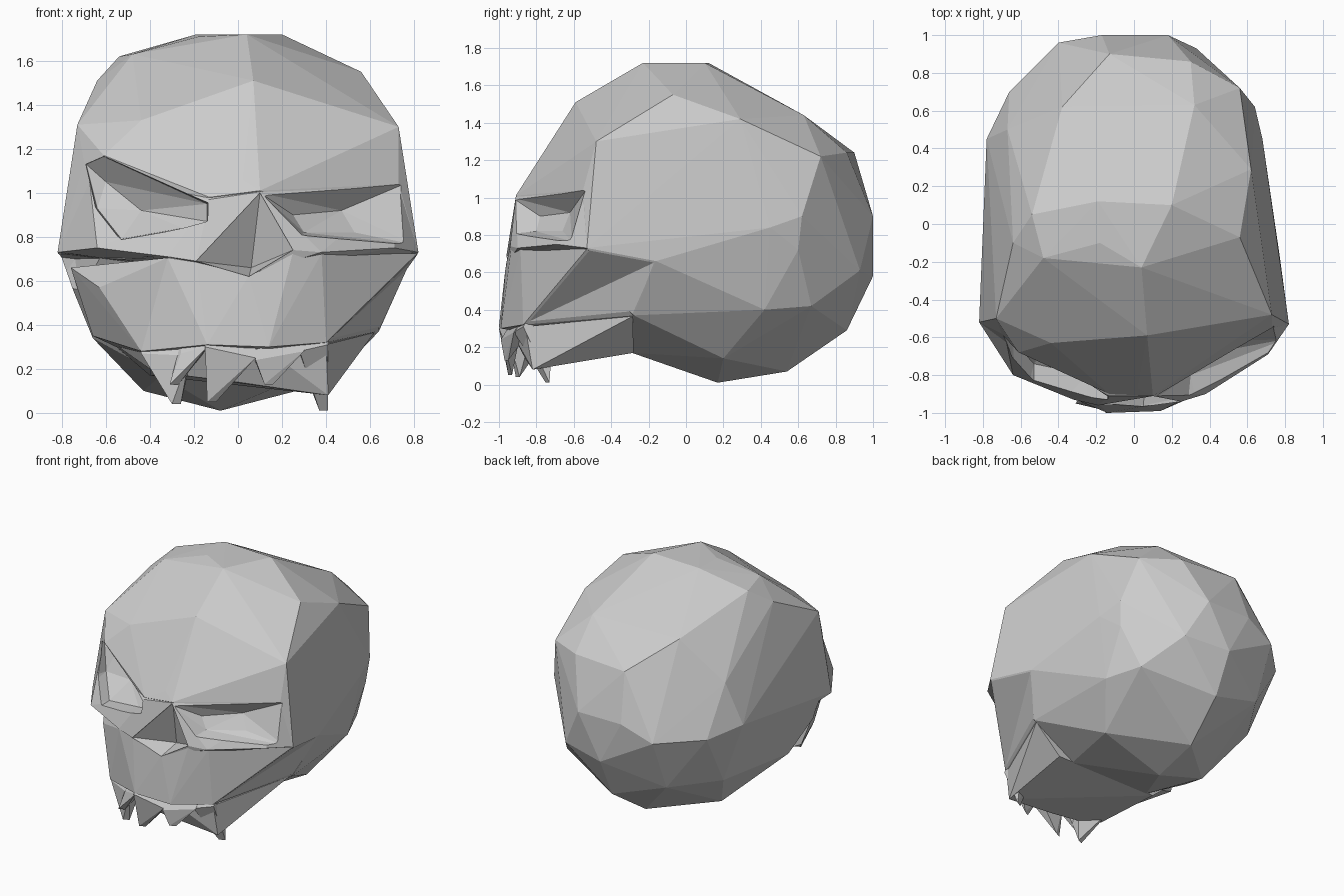
import bpy, bmesh


def hull(name, points):
    """Faceted solid wrapped round a few corner points."""
    bm = bmesh.new()
    for p in points:
        bm.verts.new(p)
    res = bmesh.ops.convex_hull(bm, input=bm.verts)
    junk = {g for k in ("geom_interior", "geom_unused") for g in res[k]
            if isinstance(g, bmesh.types.BMVert)}
    bmesh.ops.delete(bm, geom=list(junk), context='VERTS')
    bmesh.ops.recalc_face_normals(bm, faces=bm.faces)
    me = bpy.data.meshes.new(name)
    bm.to_mesh(me)
    bm.free()
    ob = bpy.data.objects.new(name, me)
    bpy.context.collection.objects.link(ob)
    return ob


def combine(target, other, operation):
    """Apply a boolean and remove the helper solid."""
    mod = target.modifiers.new(operation, 'BOOLEAN')
    mod.operation, mod.object, mod.solver = operation, other, 'EXACT'
    bpy.context.view_layer.objects.active = target
    bpy.ops.object.modifier_apply(modifier=mod.name)
    bpy.data.objects.remove(other)


# Braincase: crown, sides and back, then base
crown = [(-.19, .12, 1.72), (.2, .1, 1.72), (.04, -.23, 1.72), (-.18, -.1, 1.71),
         (-.54, .05, 1.62), (-.48, -.18, 1.63), (.56, -.07, 1.55), (.62, .29, 1.42),
         (-.38, .62, 1.44), (.32, .63, 1.44), (.07, -.59, 1.51), (-.64, -.1, 1.51),
         (.73, -.48, 1.3), (-.73, -.5, 1.31), (-.44, -.63, 1.33), (.56, .72, 1.22),
         (.3, .86, 1.24), (-.13, .9, 1.24), (-.67, .5, 1.15)]
sides = [(.64, .62, .9), (.68, .45, .84), (.62, .6, .72), (.77, -.16, .66), (.82, -.53, .73),
         (-.82, -.52, .73), (-.77, -.08, .8), (-.78, .45, .85), (-.66, .7, .8),
         (-.17, 1, .9), (.18, 1, .9), (0, 1, .58), (-.4, .96, .8), (.33, .93, .61),
         (.1, -.91, 1.01), (.73, -.55, 1.04), (.02, -.87, 1.06), (-.13, -.9, .98),
         (-.61, -.68, 1.17), (-.7, -.58, 1.14)]
base = [(.64, -.28, .37), (-.66, -.25, .34), (.6, .42, .4), (.5, .67, .42),
        (-.62, .45, .4), (-.4, .8, .42), (0, .86, .29), (-.05, .54, .07),
        (-.08, .17, .01), (.42, .2, .14), (-.43, .2, .1), (.3, -.29, .17),
        (-.35, -.29, .17)]
skull = hull("skull", crown + sides + base)

# Cheekbones and nose bridge
combine(skull, hull("cheeks", [(.1, -.91, 1.005), (-.13, -.91, .97), (.73, -.55, 1.03),
                               (-.68, -.6, 1.1), (.82, -.53, .73), (.71, -.69, .75),
                               (.38, -.9, .73), (-.82, -.52, .73), (-.64, -.8, .75),
                               (-.32, -.93, .71), (-.19, -.96, .69), (.05, -.97, .63),
                               (.25, -.94, .74), (0, -.4, .6)]), 'UNION')

# Undercut below the left cheekbone
combine(skull, hull("cheek_cut", [(-.95, -.95, .74), (-.95, -.36, .725), (-.32, -.95, .71),
                                  (-.74, -.42, .7), (-.63, -.67, .57), (-.71, -.42, .45),
                                  (-.95, -.3, .4), (-.6, -1.0, .5)]), 'DIFFERENCE')

# Muzzle and upper jaw
combine(skull, hull("muzzle", [(.38, -.885, .725), (.815, -.53, .725), (.77, -.16, .66),
                               (-.32, -.925, .705), (-.19, -.95, .685), (.05, -.965, .625),
                               (.25, -.935, .73), (-.63, -.67, .57), (-.76, -.45, .66),
                               (.4, -.87, .32), (.14, -.99, .3), (-.14, -1.0, .31),
                               (-.44, -.86, .28), (-.66, -.4, .35), (.63, -.28, .37),
                               (.3, -.25, .18), (-.3, -.25, .18)]), 'UNION')

# Hollow behind the right cheekbone
combine(skull, hull("hollow_cut", [(.818, -.525, .722), (.77, -.165, .655), (.41, -.865, .325),
                                   (.64, -.285, .375), (.9, -.4, .5)]), 'DIFFERENCE')

# Eye sockets: openings narrowing to the back
combine(skull, hull("right_socket", [(.1, -.93, 1.0), (.1, -1.1, 1.0), (.755, -.535, 1.04),
                                     (.9, -1.0, 1.04), (.27, -1.1, .79), (.36, -1.1, .77),
                                     (.73, -.9, .757), (.8, -.61, .765), (.25, -.78, .9),
                                     (.3, -.8, .82), (.47, -.62, .92), (.53, -.66, .82)]),
        'DIFFERENCE')
combine(skull, hull("left_socket", [(-.7, -1.1, 1.14), (-.61, -1.1, 1.17), (-.13, -1.1, .97),
                                    (-.14, -1.1, .87), (-.25, -1.1, .84), (-.53, -1.1, .78),
                                    (-.62, -1.1, .86), (-.69, -1.1, .97), (-.69, -.57, 1.13),
                                    (-.61, -.66, 1.165),
                                    (-.14, -.84, .95), (-.14, -.84, .87), (-.25, -.8, .84),
                                    (-.53, -.74, .79), (-.44, -.62, .92), (-.6, -.57, 1.05),
                                    (-.64, -.62, .93)]), 'DIFFERENCE')

# Nose opening: wedge with its deep edge inside
combine(skull, hull("nose_cut", [(.1, -.9, 1.0), (.1, -1.1, 1.0), (-.19, -.95, .69),
                                 (-.19, -1.1, .69), (.05, -1.1, .62), (.05, -.96, .62),
                                 (.25, -.92, .74), (.25, -1.1, .74), (.06, -.8, .66)]),
        'DIFFERENCE')

# Palate: underside of the jaw between the teeth
combine(skull, hull("palate", [(.4, -.86, .31), (.41, -.82, .08), (.28, -.82, .1),
                               (0, -.86, .14), (-.25, -.86, .17), (-.4, -.82, .2),
                               (-.43, -.85, .29), (.1, -.95, .31), (-.14, -.95, .31),
                               (.62, -.285, .365), (.42, -.28, .17), (-.4, -.28, .17),
                               (-.6, -.3, .34)]), 'UNION')


# Teeth: (left root, right root, tip, thickness) along the jaw front
def tooth(name, a, b, tip, depth):
    pts = [a, b, (tip[0] - .02, tip[1], tip[2]), (tip[0] + .02, tip[1] + .02, tip[2])]
    for p in (a, b):
        pts += [(p[0] * .95, p[1] + depth, p[2]), (p[0], p[1] + .03, p[2] + .05)]
    combine(skull, hull(name, pts), 'UNION')


tooth("left_canine", (-.44, -.85, .27), (-.22, -.95, .26), (-.28, -.91, .04), .12)
tooth("left_incisor", (-.26, -.94, .27), (-.14, -.99, .3), (-.29, -.95, .13), .08)
tooth("middle_incisor", (-.15, -1.0, .3), (.08, -.98, .25), (-.12, -.95, .05), .09)
tooth("right_incisor", (.08, -.99, .24), (.3, -.92, .28), (.14, -.97, .13), .08)
tooth("right_canine", (.28, -.92, .28), (.41, -.87, .31), (.39, -.75, .01), .16)
